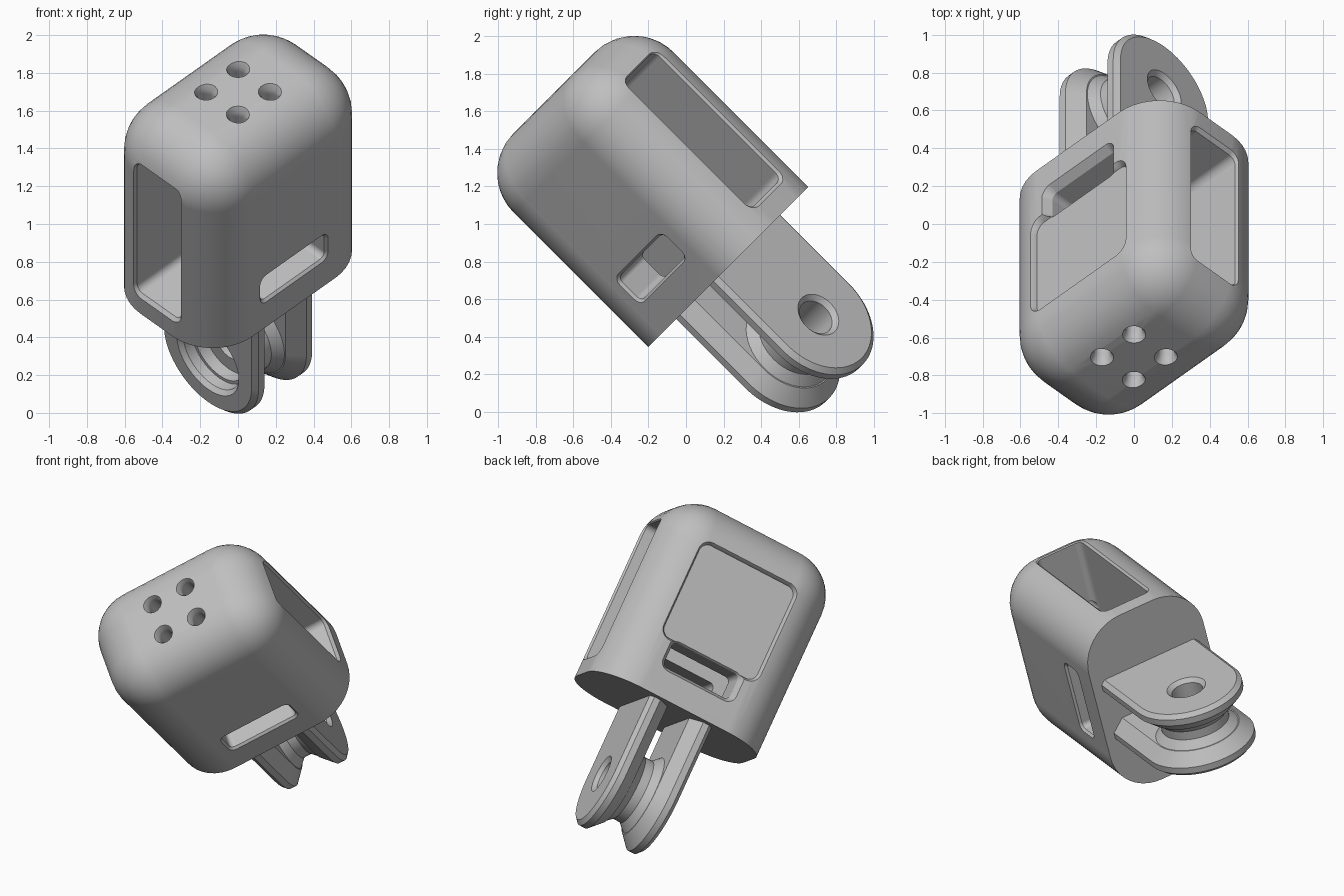
import bpy, bmesh, math
from mathutils import Matrix, Vector

cube = bpy.data.objects.get("Cube")
if cube:
    bpy.data.objects.remove(cube, do_unlink=True)

# One light grey plastic
grey = bpy.data.materials.new("light_grey_plastic")
grey.use_nodes = True
colour = (0.52, 0.52, 0.52, 1)
grey.diffuse_color = colour
grey.node_tree.nodes["Principled BSDF"].inputs["Base Color"].default_value = colour

# Half sizes of the housing, its two ends, and the clevis pin position
HX, HY, FILLET = 0.61, 0.42, 0.3
BASE, TOP = 0.385, 1.70
PIN, LUG_R = -0.134, 0.355


def make_object(name, bm):
    bmesh.ops.recalc_face_normals(bm, faces=bm.faces)
    mesh = bpy.data.meshes.new(name)
    bm.to_mesh(mesh)
    bm.free()
    mesh.materials.append(grey)
    obj = bpy.data.objects.new(name, mesh)
    bpy.context.collection.objects.link(obj)
    return obj


def outline(p0, p1, q0, q1, r_low, r_high, steps=12):
    """Rounded rectangle with separate lower and upper corner radii."""
    corners = [(p1 - r_high, q1 - r_high, r_high, 0), (p0 + r_high, q1 - r_high, r_high, 1),
               (p0 + r_low, q0 + r_low, r_low, 2), (p1 - r_low, q0 + r_low, r_low, 3)]
    points = []
    for cx, cy, r, quarter in corners:
        for i in range(steps + 1):
            t = math.pi / 2 * (quarter + i / steps)
            points.append((cx + r * math.cos(t), cy + r * math.sin(t)))
    return points


def rounded(half, q0, q1, r, grow=0.0):
    return outline(-half - grow, half + grow, q0 - grow, q1 + grow, r + grow, r + grow)


def circle(p, q, r, steps=48):
    return [(p + r * math.cos(2 * math.pi * i / steps),
             q + r * math.sin(2 * math.pi * i / steps)) for i in range(steps)]


def loft(name, axis, sections):
    """Skin matching outlines stacked along a local axis."""
    place = {"X": lambda s, p, q: (s, p, q), "Y": lambda s, p, q: (p, s, q),
             "Z": lambda s, p, q: (p, q, s)}[axis]
    bm = bmesh.new()
    rings = [[bm.verts.new(place(s, p, q)) for p, q in pts] for s, pts in sections]
    for low, high in zip(rings, rings[1:]):
        for i in range(len(low)):
            j = (i + 1) % len(low)
            bm.faces.new((low[i], low[j], high[j], high[i]))
    bm.faces.new(rings[0])
    bm.faces.new(rings[-1])
    return make_object(name, bm)


def combine(target, tool, operation):
    """Apply a boolean and discard the tool."""
    mod = target.modifiers.new("boolean", "BOOLEAN")
    mod.operation, mod.solver, mod.object = operation, "EXACT", tool
    graph = bpy.context.evaluated_depsgraph_get()
    mesh = bpy.data.meshes.new_from_object(target.evaluated_get(graph))
    target.modifiers.clear()
    target.data = mesh
    bpy.data.objects.remove(tool, do_unlink=True)


# Housing: box with filleted sides and domed top, flat sharp base
bm = bmesh.new()
bmesh.ops.create_cube(bm, size=1)
for v in bm.verts:
    v.co = Vector((v.co.x * 2 * HX, v.co.y * 2 * HY, TOP if v.co.z > 0 else BASE))
soft = [e for e in bm.edges if max(v.co.z for v in e.verts) > BASE + 0.1]
bmesh.ops.bevel(bm, geom=soft, offset=FILLET, segments=10, profile=0.5, affect="EDGES")
housing = make_object("housing", bm)

# Side window running right through the housing
window = [(s, rounded(0.165, 0.52, 1.48, 0.045, grow))
          for s, grow in [(-0.65, 0.06), (0.02 - HX, 0), (HX - 0.02, 0), (0.65, 0.06)]]
combine(housing, loft("window_cutter", "X", window), "DIFFERENCE")

# Shallow panel recess on one broad face
panel = [(s, rounded(0.34, 0.76, 1.42, 0.06, grow))
         for s, grow in [(HY - 0.035, 0), (HY - 0.02, 0.005), (HY + 0.02, 0.03)]]
combine(housing, loft("panel_cutter", "Y", panel), "DIFFERENCE")

# Cable slot through both broad faces
slot = [(s, rounded(0.24, 0.585, 0.76, 0.035, grow))
        for s, grow in [(-0.46, 0.05), (0.015 - HY, 0), (HY - 0.05, 0), (0.46, 0.05)]]
combine(housing, loft("slot_cutter", "Y", slot), "DIFFERENCE")

# Four screw holes in the domed top
for x in (-0.12, 0.12):
    for y in (-0.12, 0.12):
        hole = [(s, circle(x, y, r)) for s, r in
                [(1.40, 0.042), (1.64, 0.042), (1.67, 0.046), (1.70, 0.062), (1.74, 0.09)]]
        combine(housing, loft("hole_cutter", "Z", hole), "DIFFERENCE")


# Clevis: two round-ended lugs, chamfered outside and tapered inside
def lug_section(inset):
    r = LUG_R - inset
    return outline(-r, r, PIN - r, BASE + 0.06, r, 0.004, steps=20)


def lug(side):
    levels = [(0.08, 0.08), (0.157, 0), (0.20, 0), (0.226, 0.028)]
    return loft("lug", "X", [(side * s, lug_section(d)) for s, d in levels])


clevis = lug(1)
clevis.name = "clevis"
combine(clevis, lug(-1), "UNION")
hub = [(s, circle(0, PIN, r)) for s, r in
       [(-0.12, 0.28), (-0.08, 0.268), (-0.03, 0.22), (0.03, 0.22), (0.08, 0.268), (0.12, 0.28)]]
combine(clevis, loft("hub", "X", hub), "UNION")

# Pin bore: countersunk on one side, stepped bearing pocket on the other
bore = [(s, circle(0, PIN, r)) for s, r in
        [(-0.26, 0.26), (-0.20, 0.21), (-0.14, 0.21), (-0.14, 0.19), (-0.07, 0.19),
         (-0.07, 0.10), (0.20, 0.10), (0.26, 0.16)]]
combine(clevis, loft("bore_cutter", "X", bore), "DIFFERENCE")

# Tilt the whole link: long axis leans forward, cross-section turned on its edge
h = math.sqrt(0.5)
pose = Matrix.Translation((0, 0.498, 0.498)) @ Matrix(
    ((h, -h, 0), (0.5, 0.5, -h), (0.5, 0.5, h))).to_4x4()

for obj in (housing, clevis):
    obj.data.transform(pose)
    bpy.ops.object.select_all(action="DESELECT")
    obj.select_set(True)
    bpy.context.view_layer.objects.active = obj
    bpy.ops.object.shade_smooth_by_angle(angle=math.radians(28))
    weighted = obj.modifiers.new("even_shading", "WEIGHTED_NORMAL")
    weighted.keep_sharp = True
